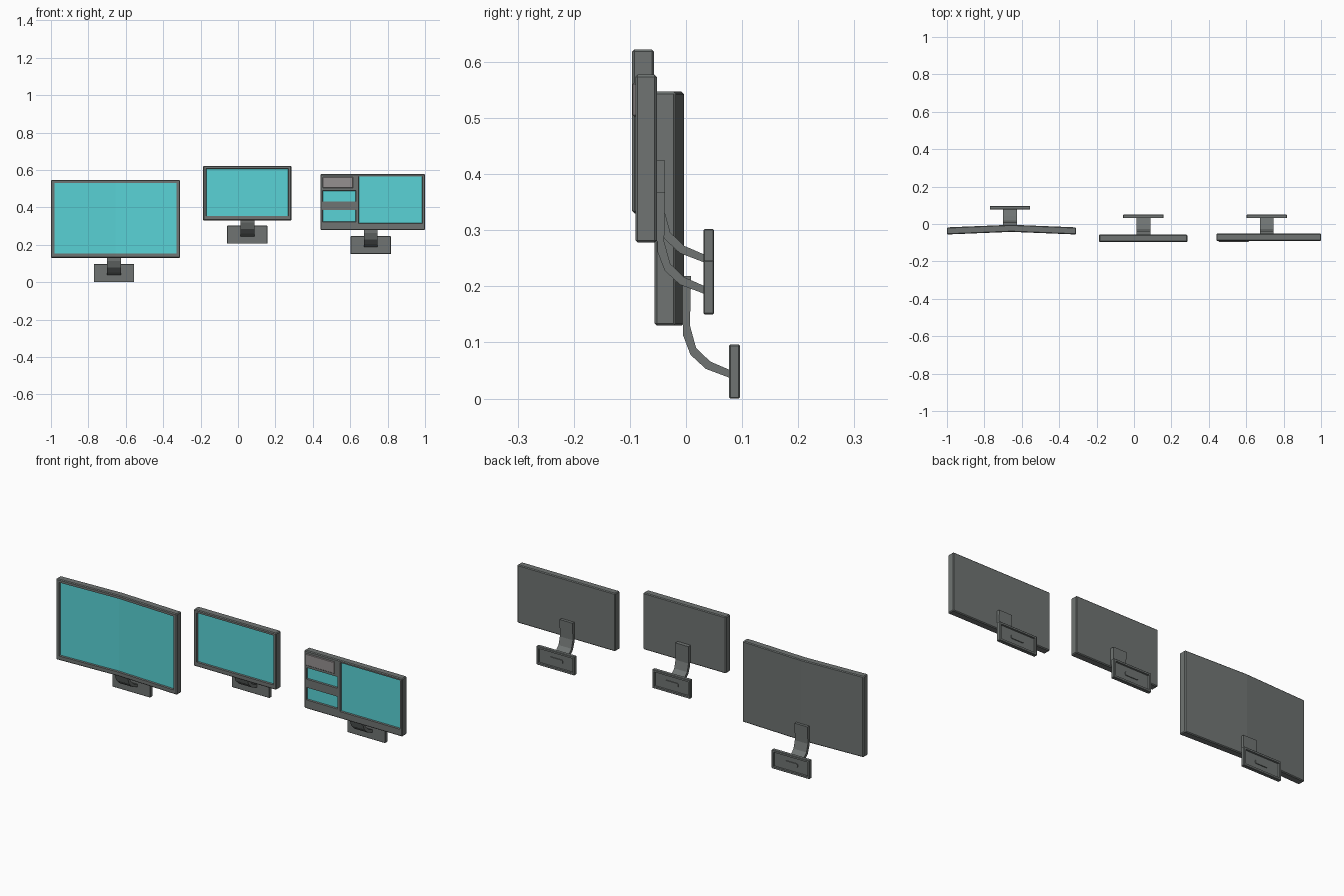
import bpy, bmesh, math

if "Cube" in bpy.data.objects:
    bpy.data.objects.remove(bpy.data.objects["Cube"])


def material(name, color):
    m = bpy.data.materials.new(name)
    m.diffuse_color = (*color, 1)
    m.use_nodes = True
    m.node_tree.nodes["Principled BSDF"].inputs["Base Color"].default_value = m.diffuse_color
    return m


GREY = material("dark_grey", (0.16, 0.175, 0.17))
PANEL = material("mid_grey", (0.3, 0.28, 0.28))
CYAN = material("screen_cyan", (0.1, 0.65, 0.67))


def finish(bm, name, *mats):
    bmesh.ops.recalc_face_normals(bm, faces=bm.faces[:])
    me = bpy.data.meshes.new(name)
    bm.to_mesh(me)
    bm.free()
    for m in mats:
        me.materials.append(m)
    ob = bpy.data.objects.new(name, me)
    bpy.context.collection.objects.link(ob)
    return ob


def bevel_sharp(bm, width, segments=1):
    bm.normal_update()
    edges = [e for e in bm.edges if len(e.link_faces) == 2
             and e.calc_face_angle() > math.radians(60)]
    bmesh.ops.bevel(bm, geom=edges, offset=width, segments=segments,
                    profile=0.5, affect='EDGES')
    bm.normal_update()


def box_mesh(x, y, z):
    bm = bmesh.new()
    bmesh.ops.create_cube(bm, size=1)
    for v in bm.verts:
        for i, (a, b) in enumerate((x, y, z)):
            v.co[i] = a if v.co[i] < 0 else b
    return bm


def housing(name, x, z, front, back, screens, bend=0.0):
    """Slab with sunken screens; bend brings both ends forward."""
    mid = (x[0] + x[1]) / 2
    xs = sorted({*x, *(v for s in screens for v in s[:2]), *([mid] if bend else [])})
    zs = sorted({*z, *(v for s in screens for v in s[2:])})
    bm = bmesh.new()
    grid = [[bm.verts.new((a, front, c)) for c in zs] for a in xs]
    for i in range(len(xs) - 1):
        for j in range(len(zs) - 1):
            bm.faces.new((grid[i][j], grid[i + 1][j], grid[i + 1][j + 1], grid[i][j + 1]))
    ext = bmesh.ops.extrude_face_region(bm, geom=bm.faces[:], use_keep_orig=True)
    for g in ext["geom"]:
        if isinstance(g, bmesh.types.BMVert):
            g.co.y = back
    bmesh.ops.recalc_face_normals(bm, faces=bm.faces[:])
    bevel_sharp(bm, 0.004)
    # sink each screen region
    for s in screens:
        faces = []
        for f in bm.faces:
            c = f.calc_center_median()
            if s[0] < c.x < s[1] and s[2] < c.z < s[3] and f.normal.y < -0.9:
                faces.append(f)
        bmesh.ops.inset_region(bm, faces=faces, thickness=0.002, depth=-0.008,
                               use_even_offset=True)
        for f in faces:
            f.material_index = 1
    for v in bm.verts:
        v.co.y -= bend * abs(v.co.x - mid) / ((x[1] - x[0]) / 2)
    return finish(bm, name, GREY, CYAN)


# side profile of the curved arm (y, z): front side down, back side up
ARM = [(-0.012, 0.218), (-0.012, 0.135), (-0.005, 0.13), (-0.005, 0.112),
       (0.008, 0.078), (0.035, 0.053), (0.08, 0.036),
       (0.08, 0.05), (0.043, 0.066), (0.018, 0.09), (0.007, 0.13), (0.009, 0.218)]


def stand(prefix, cx, dy, dz):
    # arm
    bm = bmesh.new()
    f = bm.faces.new([bm.verts.new((cx - 0.037, y + dy, z + dz)) for y, z in ARM])
    ext = bmesh.ops.extrude_face_region(bm, geom=[f], use_keep_orig=True)
    bmesh.ops.translate(bm, vec=(0.074, 0, 0),
                        verts=[g for g in ext["geom"] if isinstance(g, bmesh.types.BMVert)])
    finish(bm, prefix + "_arm", GREY)
    # mounting plate, hollow at the back
    bm = box_mesh((cx - 0.108, cx + 0.108), (dy + 0.077, dy + 0.096), (dz, dz + 0.096))
    bevel_sharp(bm, 0.002)
    rear = max(bm.faces, key=lambda f: f.calc_center_median().y)
    bmesh.ops.inset_region(bm, faces=[rear], thickness=0.009, use_even_offset=True)
    bmesh.ops.inset_region(bm, faces=[rear], thickness=0.001, depth=-0.008,
                           use_even_offset=True)
    finish(bm, prefix + "_mount_plate", GREY)
    # arm end cap inside the hollow
    bm = box_mesh((cx - 0.037, cx + 0.037), (dy + 0.085, dy + 0.092), (dz + 0.038, dz + 0.058))
    edges = [e for e in bm.edges if abs(e.verts[0].co.y - e.verts[1].co.y) > 0.001]
    bmesh.ops.bevel(bm, geom=edges, offset=0.007, segments=3, profile=0.5, affect='EDGES')
    finish(bm, prefix + "_arm_end_cap", GREY)


# large angled monitor
housing("large_monitor", (-1.0, -0.31), (0.13, 0.547), -0.042, -0.004,
        [(-0.982, -0.328, 0.152, 0.531)], bend=0.014)
stand("large", -0.663, 0.0, 0.0)

# small flat monitor
housing("small_monitor", (-0.187, 0.285), (0.33, 0.622), -0.096, -0.057,
        [(-0.17, 0.269, 0.353, 0.608)])
stand("small", 0.05, -0.046, 0.206)

# split-panel monitor
housing("split_monitor", (0.441, 1.0), (0.278, 0.577), -0.09, -0.052,
        [(0.645, 0.986, 0.314, 0.566), (0.453, 0.63, 0.43, 0.489),
         (0.453, 0.63, 0.323, 0.387)])
stand("split", 0.71, -0.046, 0.15)

# raised grey control panel on the split monitor
bm = box_mesh((0.453, 0.615), (-0.095, -0.085), (0.503, 0.562))
bevel_sharp(bm, 0.002)
finish(bm, "control_panel", PANEL)
